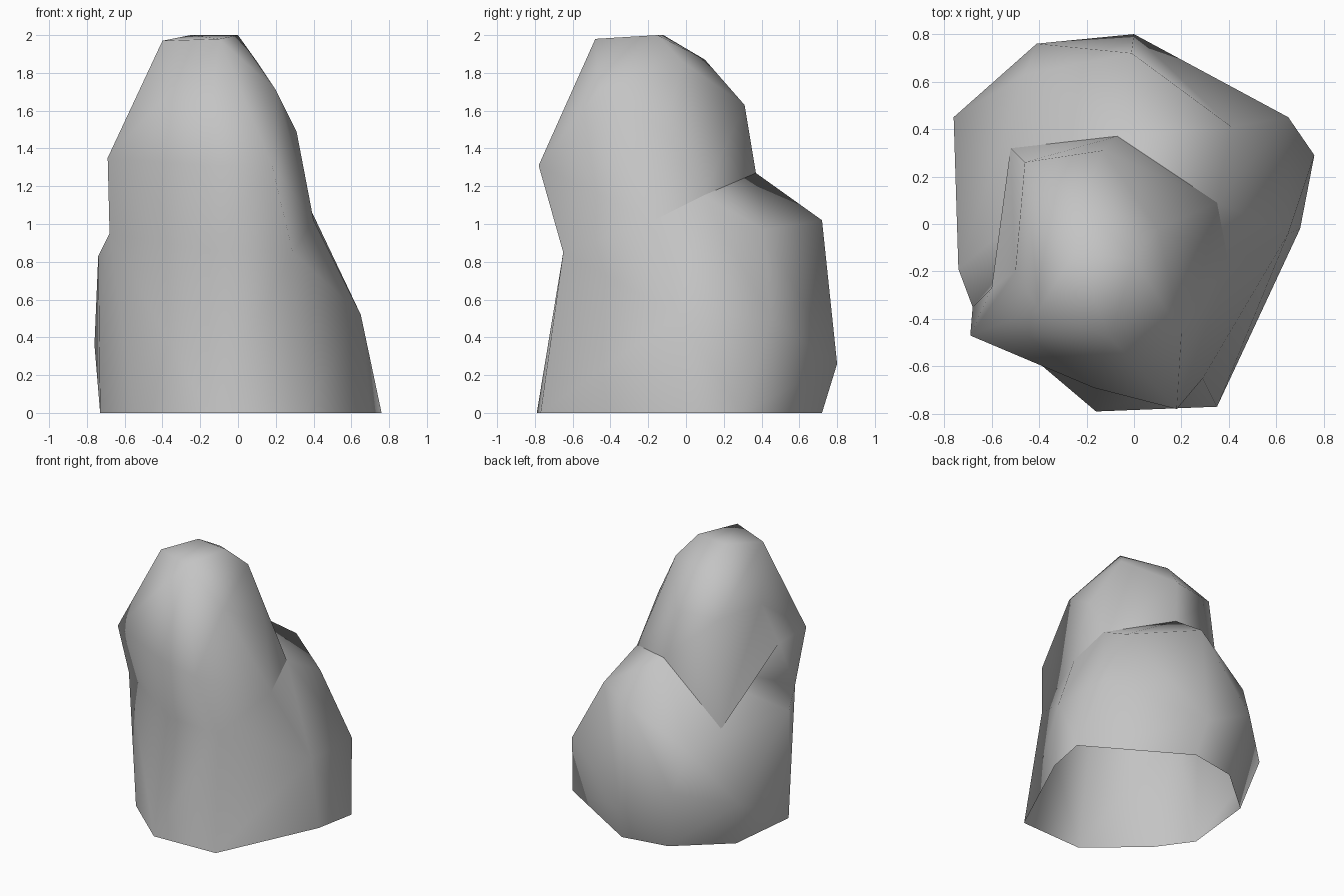
import bpy
import bmesh
from math import radians
from mathutils import Vector

default_cube = bpy.data.objects.get("Cube")
if default_cube:
    bpy.data.objects.remove(default_cube, do_unlink=True)

# One plain stone colour
stone = bpy.data.materials.new("grey_stone")
stone.use_nodes = True
stone_colour = (0.55, 0.55, 0.55, 1)
stone.diffuse_color = stone_colour
stone.node_tree.nodes["Principled BSDF"].inputs["Base Color"].default_value = stone_colour

# Outline where the rock meets the ground
ground_outline = [(x, y, 0) for x, y in (
    (.35, -.77), (.7, -.02), (.76, .29), (.04, .72), (-.31, .66),
    (-.67, .35), (-.73, -.2), (-.55, -.45), (-.16, -.79))]

# Corners of the low boulder that bulges out at the back
boulder_top = (-.01, .72, 1.02)
boulder_side = (.65, .45, .5)
boulder_heel = (-.76, .45, .36)
flank = (-.74, -.19, .83)
boulder_corners = [
    boulder_top, boulder_side, boulder_heel, flank, (.65, -.04, .52),
    (.41, .41, .97), (-.46, .63, .75), (-.41, .76, .47), (0, .8, .26)]

# Waist shared by the boulder and the spire, front half then back half
left_hip = (-.52, .32, .82)
front_hip = (-.68, -.35, .95)
back_waist = [left_hip, (-.07, .37, 1.27), (.35, .09, 1.15), (.4, -.17, 1.02)]
waist = [(.29, -.65, .85), (-.15, -.64, .86), front_hip] + back_waist

# Corners of the tall spire: brow, shoulders and summit
brow = (-.69, -.47, 1.35)
left_shoulder = (-.46, .26, 1.62)
spire_corners = [
    brow, left_shoulder, (.18, -.78, 1.31), (-.17, -.69, 1.31),
    (.31, -.11, 1.49), (.2, -.46, 1.71), (-.13, .31, 1.63),
    (-.22, .1, 1.87), (.1, -.02, 1.86),
    (-.4, -.36, 1.97), (-.1, -.48, 1.98), (0, -.15, 2), (-.25, -.12, 2)]


def add_hull(mesh, corners, open_rings):
    """Wrap corners in a convex skin, leaving out faces lying inside an open ring."""
    verts = [mesh.verts.new(corner) for corner in corners]
    where = dict(zip(verts, corners))
    result = bmesh.ops.convex_hull(mesh, input=verts)
    faces = [item for item in result["geom"] if isinstance(item, bmesh.types.BMFace)]
    caps = [face for face in faces
            if any(all(where[v] in ring for v in face.verts) for ring in open_rings)]
    bmesh.ops.delete(mesh, geom=caps, context="FACES_ONLY")
    loose = [v for v in verts if v.is_valid and not v.link_faces]
    bmesh.ops.delete(mesh, geom=loose, context="VERTS")


def edge_between(mesh, start, end):
    """Find the edge whose middle is closest to the middle of two corners."""
    middle = (Vector(start) + Vector(end)) / 2
    return min(mesh.edges, key=lambda e: ((e.verts[0].co + e.verts[1].co) / 2 - middle).length)


def dent(mesh, start, end, point):
    """Push an edge in to a point and fold the faces beside it."""
    edge = edge_between(mesh, start, end)
    vert = bmesh.utils.edge_split(edge, edge.verts[0], 0.5)[1]
    vert.co = point
    for face in list(vert.link_faces):
        loop = next(corner for corner in face.loops if corner.vert == vert)
        bmesh.utils.face_split(face, vert, loop.link_loop_next.link_loop_next.vert)


# Skin both masses, then weld them along the waist
rock = bmesh.new()
add_hull(rock, ground_outline + boulder_corners + waist, [ground_outline, waist])
add_hull(rock, waist + spire_corners, [waist])
bmesh.ops.remove_doubles(rock, verts=rock.verts[:], dist=0.001)
loose_edges = [edge for edge in rock.edges if not edge.link_faces]
bmesh.ops.delete(rock, geom=loose_edges, context="EDGES")

# Close any slivers left along the seam, keeping the underside open
seam = [edge for edge in rock.edges
        if edge.is_boundary and max(v.co.z for v in edge.verts) > 0.01]
bmesh.ops.holes_fill(rock, edges=seam, sides=0)
bmesh.ops.triangulate(rock, faces=rock.faces[:])
bmesh.ops.recalc_face_normals(rock, faces=rock.faces[:])

# Valley running down the left side of the spire
dent(rock, brow, left_shoulder, (-.5, -.2, 1.58))
dent(rock, brow, left_hip, (-.6, -.27, 1.28))

# Let the spire run down to the flank, and hollow the back of the boulder
for start, end in ((front_hip, left_hip), (boulder_top, boulder_side)):
    bmesh.utils.edge_rotate(edge_between(rock, start, end), True)

# Hard crease where the spire rises behind the boulder
crease = [Vector(corner) for corner in [boulder_heel] + back_waist]
for edge in rock.edges:
    if all(any((v.co - corner).length < 0.01 for corner in crease) for v in edge.verts):
        edge.smooth = False

rock_mesh = bpy.data.meshes.new("rock")
rock.to_mesh(rock_mesh)
rock.free()
rock_mesh.materials.append(stone)
rock_object = bpy.data.objects.new("rock", rock_mesh)
bpy.context.collection.objects.link(rock_object)

# Soft weathered shading with only the hardest edges kept crisp
bpy.ops.object.select_all(action="DESELECT")
rock_object.select_set(True)
bpy.context.view_layer.objects.active = rock_object
bpy.ops.object.shade_smooth_by_angle(angle=radians(85), keep_sharp_edges=True)
